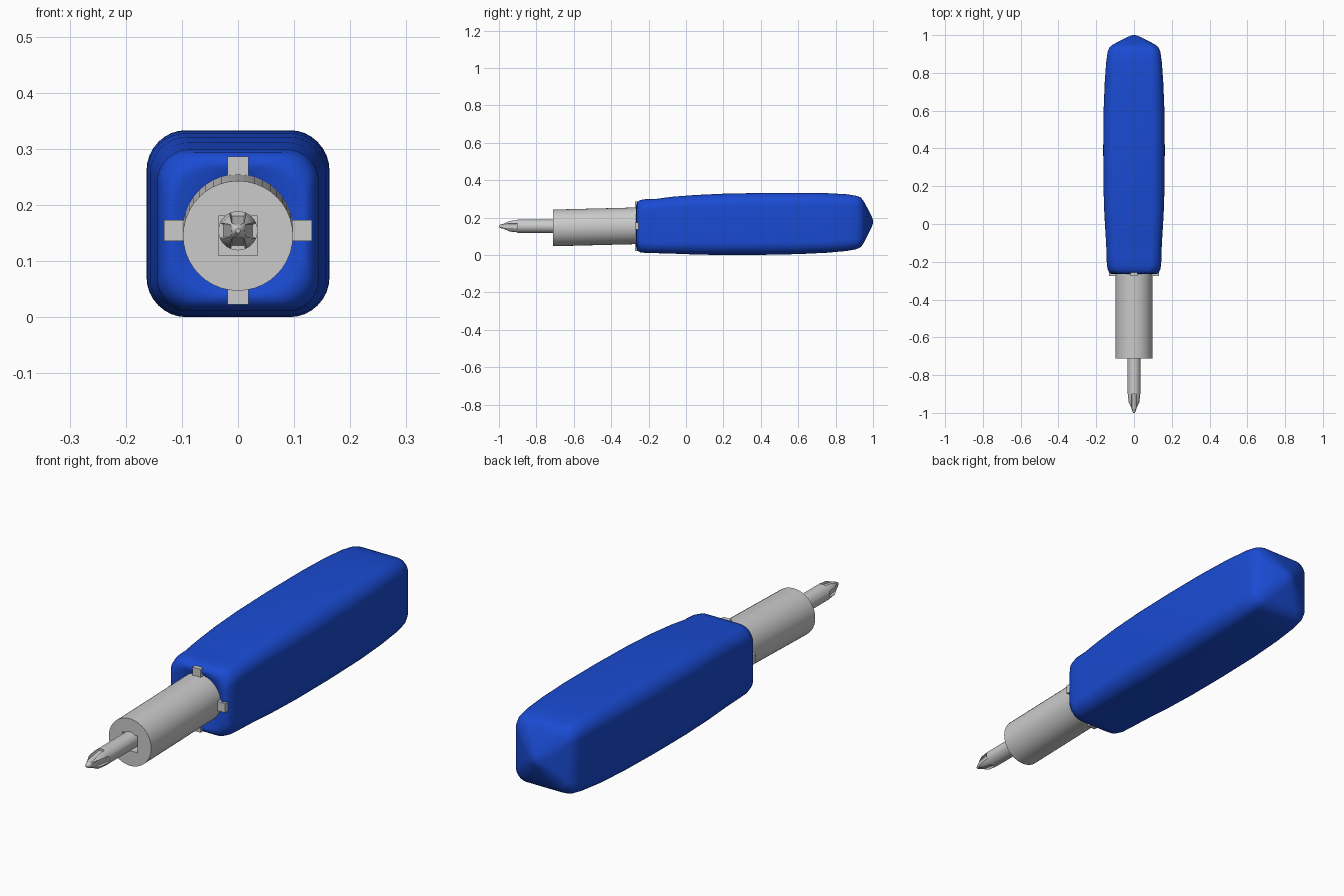
import bpy, bmesh, math
from mathutils import Matrix, Vector

if "Cube" in bpy.data.objects:
    bpy.data.objects.remove(bpy.data.objects["Cube"])


def add_object(name, bm, smooth=None):
    bmesh.ops.recalc_face_normals(bm, faces=bm.faces)
    mesh = bpy.data.meshes.new(name)
    bm.to_mesh(mesh)
    bm.free()
    obj = bpy.data.objects.new(name, mesh)
    bpy.context.collection.objects.link(obj)
    bpy.ops.object.select_all(action='DESELECT')
    obj.select_set(True)
    bpy.context.view_layer.objects.active = obj
    if smooth:
        bpy.ops.object.shade_smooth_by_angle(angle=math.radians(smooth))
    return obj


def loft(rings):
    bm = bmesh.new()
    rows = [[bm.verts.new(p) for p in ring] for ring in rings]
    for a, b in zip(rows, rows[1:]):
        for i in range(len(a)):
            j = (i + 1) % len(a)
            bm.faces.new((a[i], a[j], b[j], b[i]))
    bm.faces.new(rows[0])
    bm.faces.new(rows[-1])
    return bm


def rounded_ring(y, w, z0, z1, r, n=8):
    h, zc = (z1 - z0) / 2, (z0 + z1) / 2
    pts = []
    for k, (sx, sz) in enumerate([(1, 1), (-1, 1), (-1, -1), (1, -1)]):
        for i in range(n + 1):
            a = math.pi / 2 * (k + i / n)
            pts.append((sx * (w - r) + r * math.cos(a), y, zc + sz * (h - r) + r * math.sin(a)))
    return pts


def round_ring(y, r, z, n):
    return [(r * math.cos(2 * math.pi * i / n), y, z + r * math.sin(2 * math.pi * i / n)) for i in range(n)]


def box(bm, centre, size):
    bmesh.ops.create_cube(bm, size=1, matrix=Matrix.Translation(centre) @ Matrix.Diagonal((*size, 1)))


def cut(obj, bm):
    cutter = add_object("cutter", bm)
    cutter.hide_render = True
    mod = obj.modifiers.new("cut", 'BOOLEAN')
    mod.operation, mod.solver, mod.object = 'DIFFERENCE', 'EXACT', cutter
    bpy.context.view_layer.objects.active = obj
    bpy.ops.object.modifier_apply(modifier=mod.name)
    bpy.data.objects.remove(cutter)


# Handle: y, half width, bottom, top, corner radius
sections = [
    (-0.252, 0.096, 0.060, 0.252, 0.090), (-0.266, 0.112, 0.042, 0.266, 0.075),
    (-0.262, 0.126, 0.026, 0.282, 0.065), (-0.245, 0.138, 0.015, 0.294, 0.060),
    (-0.215, 0.144, 0.011, 0.299, 0.058), (-0.16, 0.145, 0.010, 0.300, 0.056),
    (-0.08, 0.149, 0.008, 0.311, 0.060), (0.05, 0.157, 0.003, 0.321, 0.066),
    (0.20, 0.162, 0.000, 0.328, 0.070), (0.40, 0.163, 0.001, 0.332, 0.070),
    (0.60, 0.161, 0.005, 0.333, 0.068), (0.75, 0.155, 0.012, 0.331, 0.064),
    (0.86, 0.147, 0.022, 0.325, 0.058), (0.91, 0.140, 0.031, 0.317, 0.052),
    (0.935, 0.130, 0.043, 0.308, 0.048), (0.950, 0.112, 0.064, 0.288, 0.045),
    (0.975, 0.065, 0.113, 0.242, 0.040), (0.992, 0.030, 0.148, 0.208, 0.025),
    (1.000, 0.008, 0.170, 0.186, 0.007)]
handle = add_object("handle", loft([rounded_ring(*s) for s in sections]), 60)
blue = bpy.data.materials.new("blue_plastic")
blue.diffuse_color = (0.01, 0.07, 0.65, 1)
blue.use_nodes = True
blue.node_tree.nodes["Principled BSDF"].inputs["Base Color"].default_value = blue.diffuse_color
handle.data.materials.append(blue)

# Collar, slightly tilted, with a square socket
collar = add_object("collar", loft([round_ring(-0.712, 0.098, 0.145, 40), round_ring(-0.20, 0.098, 0.158, 40)]), 30)
bm = bmesh.new()
box(bm, (0, -0.65, 0.145), (0.07, 0.3, 0.07))
cut(collar, bm)

# Four locking lugs where the collar meets the handle
bm = bmesh.new()
for axis in range(4):
    d = Matrix.Rotation(axis * math.pi / 2, 3, 'Y') @ Vector((0.106, 0, 0))
    size = (0.052, 0.04, 0.038) if axis % 2 == 0 else (0.038, 0.04, 0.052)
    box(bm, Vector((0, -0.254, 0.1545)) + d, size)
add_object("lugs", bm)

# Driver bit with pointed tip and four flutes
profile = [(-0.45, 0.035), (-0.905, 0.035), (-0.945, 0.031), (-0.99, 0.010), (-1.0, 0.004)]
bit = add_object("driver_bit", loft([round_ring(y, r, 0.154, 32) for y, r in profile]), 30)
for k in range(4):
    bm = loft([[(-0.024, y, 0.06), (0.024, y, 0.06), (0.011, y, z), (-0.011, y, z)]
               for y, z in ((-1.03, 0.004), (-0.9, 0.026))])
    bmesh.ops.transform(bm, verts=bm.verts, matrix=Matrix.Translation((0, 0, 0.154)) @ Matrix.Rotation(k * math.pi / 2, 4, 'Y'))
    cut(bit, bm)
